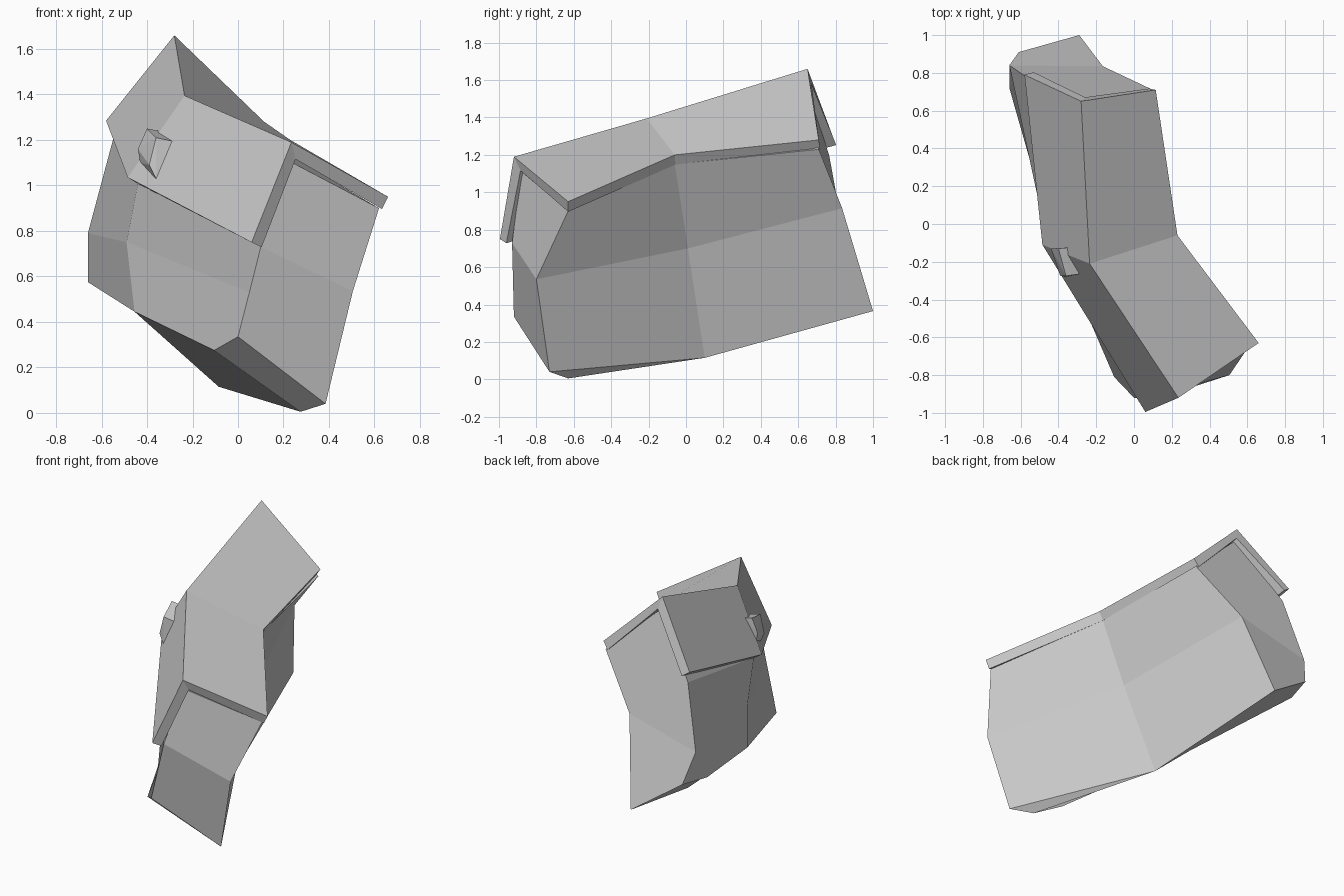
import bpy
import bmesh

cube = bpy.data.objects.get("Cube")
if cube:
    bpy.data.objects.remove(cube, do_unlink=True)

# Plain matte grey shared by every part
GREY = (0.6, 0.6, 0.6, 1.0)
grey = bpy.data.materials.new("plain_grey")
grey.use_nodes = True
grey.diffuse_color = GREY
shader = next(n for n in grey.node_tree.nodes if n.type == 'BSDF_PRINCIPLED')
shader.inputs["Base Color"].default_value = GREY
shader.inputs["Roughness"].default_value = 0.8


def make_object(name, points, faces=None, closed=True):
    """Build a flat-shaded part; without faces, wrap the points in a hull."""
    bm = bmesh.new()
    verts = [bm.verts.new(p) for p in points]
    if faces is None:
        bmesh.ops.convex_hull(bm, input=verts)
    else:
        for face in faces:
            bm.faces.new([verts[i] for i in face])
    if closed:
        bmesh.ops.recalc_face_normals(bm, faces=bm.faces[:])
    mesh = bpy.data.meshes.new(name)
    bm.to_mesh(mesh)
    bm.free()
    mesh.materials.append(grey)
    obj = bpy.data.objects.new(name, mesh)
    bpy.context.scene.collection.objects.link(obj)
    return obj


# Body: three bent cross-sections, each running
# ridge, eave, right wall, right base, left base, left wall, flange
front = [(.22, -.88, 1.11), (.62, -.63, .9), (.505, -.8, .535),
         (.385, -.73, .04), (0, -.92, .335), (.05, -.925, .53),
         (.1, -.93, .73)]
middle = [(-.22, -.18, 1.32), (.2, -.06, 1.15), (.09, .01, .7),
          (-.085, .1, .115), (-.455, 0, .445), (-.49, .05, .75),
          (-.44, -.09, 1.01)]
back = [(-.275, .64, 1.58), (.1, .71, 1.23), (-.165, .835, .915),
        (-.29, 1, .365), (-.61, .91, .585), (-.66, .84, .79),
        (-.55, .765, 1.2)]
# Extra corners on the underside: two at the front, one at the back
chamfer = [(-.105, -.81, .275), (.275, -.63, .005), (-.66, .72, .575)]

ring = len(front)
RIDGE, EAVE, RIGHT, BASE_R, BASE_L, LEFT, FLANGE = range(ring)


def mid(i):
    return i + ring


def rear(i):
    return i + 2 * ring


LOW_LEFT, LOW_RIGHT, LOW_BACK = (3 * ring + i for i in range(3))

# Long walls between neighbouring sections
body_faces = []
for start in (0, ring):
    for i in (RIDGE, EAVE, RIGHT, LEFT, FLANGE):
        j = (i + 1) % ring
        body_faces.append((start + i, start + j, start + ring + j, start + ring + i))

# Front and back walls
body_faces += [
    (RIDGE, EAVE, RIGHT, FLANGE),
    (FLANGE, RIGHT, BASE_R, BASE_L, LEFT),
    (rear(RIDGE), rear(EAVE), rear(RIGHT), rear(LEFT), rear(FLANGE)),
    (rear(RIGHT), rear(BASE_R), rear(BASE_L), rear(LEFT)),
]

# Underside and lower left wall
body_faces += [
    (BASE_R, BASE_L, LOW_LEFT, LOW_RIGHT),
    (BASE_R, LOW_RIGHT, mid(BASE_R)),
    (LOW_RIGHT, LOW_LEFT, mid(BASE_L), mid(BASE_R)),
    (mid(BASE_R), mid(BASE_L), LOW_BACK, rear(BASE_L), rear(BASE_R)),
    (BASE_L, LOW_LEFT, mid(BASE_L), mid(LEFT), LEFT),
    (mid(LEFT), mid(BASE_L), LOW_BACK, rear(BASE_L), rear(LEFT)),
]
make_object("body", front + middle + back + chamfer, body_faces)

# Lid: a bent two-sided roof with rows for the left rim, ridge and right eave
lid_rows = [
    (.06, -.995, .75), (.235, -.92, 1.19), (.66, -.63, .95),
    (-.485, -.11, 1.035), (-.235, -.21, 1.395), (.23, -.06, 1.2),
    (-.58, .79, 1.285), (-.28, .65, 1.66), (.115, .71, 1.28),
]
lid_faces = []
for row in (0, 3):
    for col in (0, 1):
        i = row + col
        lid_faces.append((i, i + 1, i + 4, i + 3))
lid = make_object("lid", lid_rows, lid_faces, closed=False)
thickness = lid.modifiers.new("thickness", 'SOLIDIFY')
thickness.thickness = 0.06
thickness.offset = -1
thickness.use_even_offset = True

# Small tapered knob on the bend of the lid's side
knob_points = [
    (-.36, -.275, 1.21), (-.29, -.265, 1.195),
    (-.36, -.28, 1.03), (-.39, -.275, 1.09),
    (-.4, -.13, 1.25), (-.35, -.125, 1.24),
    (-.43, -.13, 1.1), (-.44, -.13, 1.16),
]
make_object("side_knob", knob_points)
